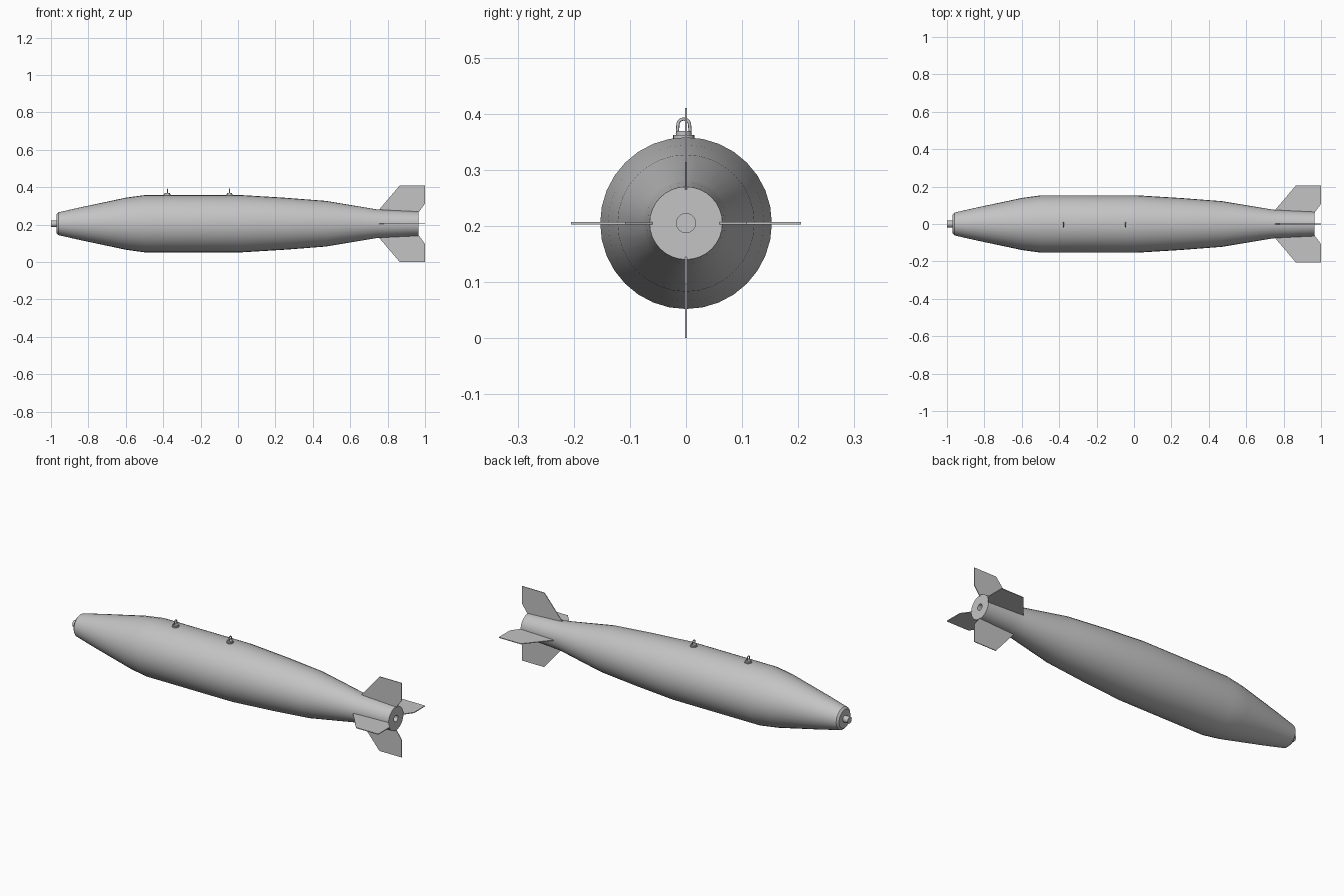
import bpy, bmesh, math
from mathutils import Matrix, Vector

if "Cube" in bpy.data.objects:
    bpy.data.objects.remove(bpy.data.objects["Cube"])

AXIS_Z = 0.205

grey = bpy.data.materials.new("light grey metal")
grey.diffuse_color = (0.55, 0.55, 0.55, 1)
grey.use_nodes = True
grey.node_tree.nodes["Principled BSDF"].inputs["Base Color"].default_value = grey.diffuse_color


def finish(name, bm, smooth=True):
    bmesh.ops.remove_doubles(bm, verts=bm.verts, dist=1e-5)
    bmesh.ops.recalc_face_normals(bm, faces=bm.faces)
    mesh = bpy.data.meshes.new(name)
    bm.to_mesh(mesh)
    bm.free()
    mesh.materials.append(grey)
    obj = bpy.data.objects.new(name, mesh)
    bpy.context.collection.objects.link(obj)
    if smooth:
        bpy.ops.object.select_all(action='DESELECT')
        obj.select_set(True)
        bpy.context.view_layer.objects.active = obj
        bpy.ops.object.shade_smooth_by_angle(angle=math.radians(30))
    return obj


def lathe(name, profile, origin, axis, sides=32):
    """Spin (distance along axis, radius) pairs around an axis."""
    bm = bmesh.new()
    turn = Vector((0, 0, 1)).rotation_difference(Vector(axis)).to_matrix().to_4x4()
    place = Matrix.Translation(origin) @ turn
    verts = [bm.verts.new(place @ Vector((r, 0, d))) for d, r in profile]
    edges = [bm.edges.new(p) for p in zip(verts, verts[1:])]
    bmesh.ops.spin(bm, geom=verts + edges, cent=origin, axis=axis,
                   angle=math.tau, steps=sides)
    return finish(name, bm)


# Tapered body, with a small recess in the tail end
lathe("body", [(-0.97, 0), (-0.97, 0.05), (-0.96, 0.061), (-0.85, 0.086),
               (-0.6, 0.139), (-0.5, 0.153), (0.02, 0.153), (0.25, 0.139),
               (0.47, 0.122), (0.74, 0.077), (0.8, 0.073), (0.965, 0.065),
               (0.965, 0.017), (0.93, 0.017), (0.93, 0)],
      (0, 0, AXIS_Z), (1, 0, 0))

# Nose plug
lathe("nose_plug", [(-1.0, 0), (-1.0, 0.018), (-0.965, 0.018)],
      (0, 0, AXIS_Z), (1, 0, 0), 20)

# Four tail fins
FIN = [(0.75, 0.07), (0.865, 0.205), (1.0, 0.205), (1.0, 0.108), (0.965, 0.06)]
for i, side in enumerate(("top", "left", "bottom", "right")):
    bm = bmesh.new()
    face = bm.faces.new([bm.verts.new((x, -0.002, r)) for x, r in FIN])
    ext = bmesh.ops.extrude_face_region(bm, geom=[face])
    new = [v for v in ext["geom"] if isinstance(v, bmesh.types.BMVert)]
    bmesh.ops.translate(bm, verts=new, vec=(0, 0.004, 0))
    bm.transform(Matrix.Translation((0, 0, AXIS_Z)) @
                 Matrix.Rotation(i * math.pi / 2, 4, 'X'))
    finish("fin_" + side, bm, smooth=False)

# Two suspension lugs: stepped base and an upright loop
for name, x in (("front_lug", -0.378), ("rear_lug", -0.045)):
    y = -0.004
    lathe(name + "_base", [(0.345, 0), (0.345, 0.019), (0.362, 0.019),
                           (0.362, 0.014), (0.369, 0.014), (0.369, 0)],
          (x, y, 0), (0, 0, 1), 20)
    curve = bpy.data.curves.new(name + "_loop", 'CURVE')
    curve.dimensions = '3D'
    curve.bevel_depth = 0.0028
    curve.bevel_resolution = 2
    curve.use_fill_caps = True
    arch = [(0.0105 * math.cos(a), 0.38 + 0.0105 * math.sin(a))
            for a in (math.pi * k / 12 for k in range(13))]
    path = [(0.0115, 0.364)] + arch + [(-0.0115, 0.364)]
    spline = curve.splines.new('POLY')
    spline.points.add(len(path) - 1)
    for point, (dy, z) in zip(spline.points, path):
        point.co = (x, y + dy, z, 1)
    curve.materials.append(grey)
    bpy.context.collection.objects.link(bpy.data.objects.new(name + "_loop", curve))
